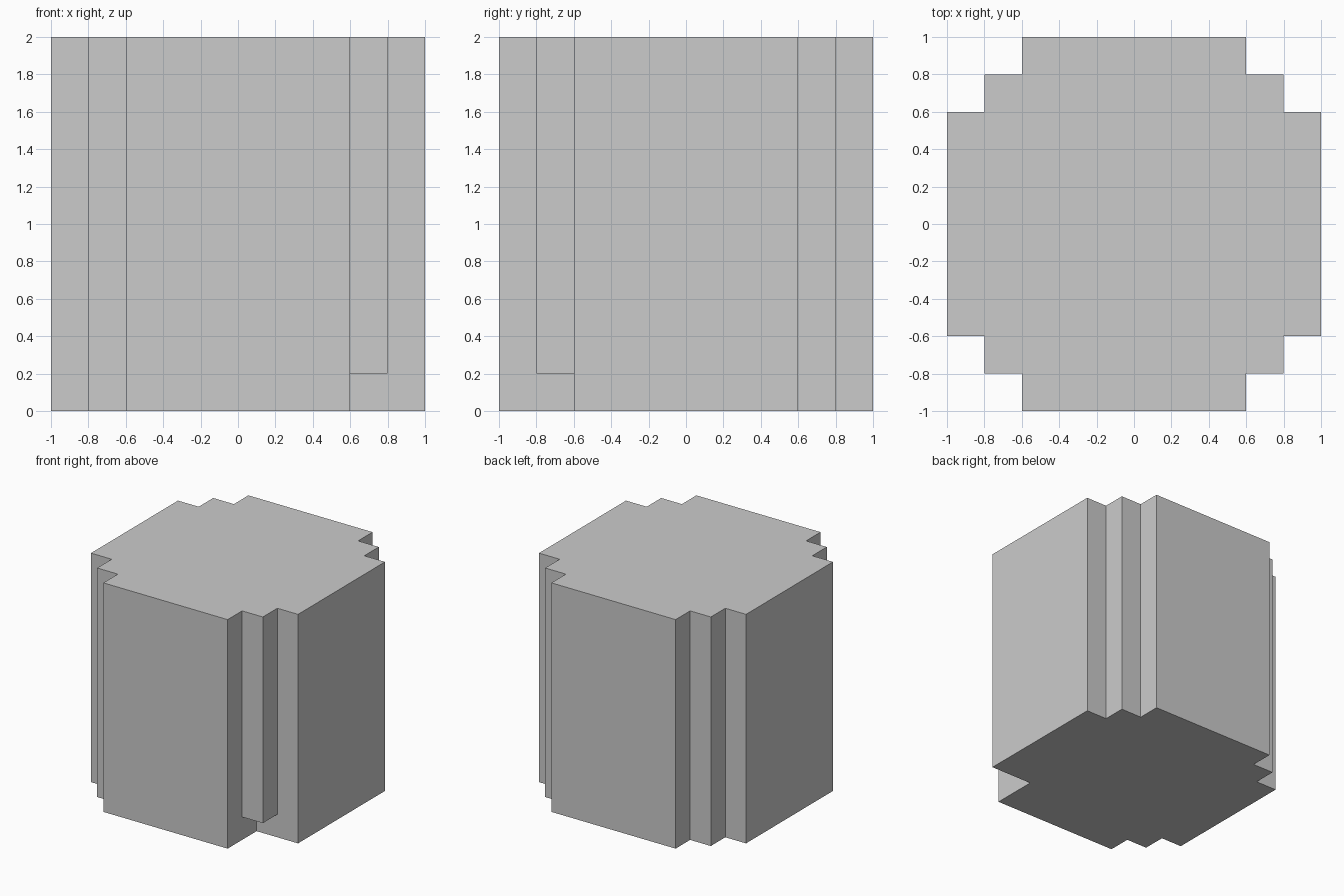
import bpy
import bmesh

if "Cube" in bpy.data.objects:
    bpy.data.objects.remove(bpy.data.objects["Cube"])


def prism(name, outline, z0, z1):
    """Extrude a counter-clockwise outline from z0 to z1."""
    bm = bmesh.new()
    base = bm.faces.new([bm.verts.new((x, y, z0)) for x, y in outline])
    top = bmesh.ops.extrude_face_region(bm, geom=[base], use_keep_orig=True)["geom"]
    bmesh.ops.translate(bm, vec=(0, 0, z1 - z0),
                        verts=[v for v in top if isinstance(v, bmesh.types.BMVert)])
    bmesh.ops.recalc_face_normals(bm, faces=bm.faces)
    mesh = bpy.data.meshes.new(name)
    bm.to_mesh(mesh)
    bm.free()
    obj = bpy.data.objects.new(name, mesh)
    bpy.context.collection.objects.link(obj)
    return obj


# Stepped round column: one corner's steps, turned four times
corner = [(1, 0.6), (0.8, 0.6), (0.8, 0.8), (0.6, 0.8), (0.6, 1)]
outline = []
for _ in range(4):
    outline += corner
    corner = [(-y, x) for x, y in corner]
column = prism("stepped_column", outline, 0, 2)

# Missing block at the foot of the front right corner
cutter = prism("corner_notch_cutter",
               [(0.6, -0.9), (0.9, -0.9), (0.9, -0.6), (0.6, -0.6)], -0.1, 0.2)
cutter.hide_render = True
cutter.display_type = 'WIRE'

notch = column.modifiers.new("corner_notch", 'BOOLEAN')
notch.operation = 'DIFFERENCE'
notch.solver = 'EXACT'
notch.object = cutter
